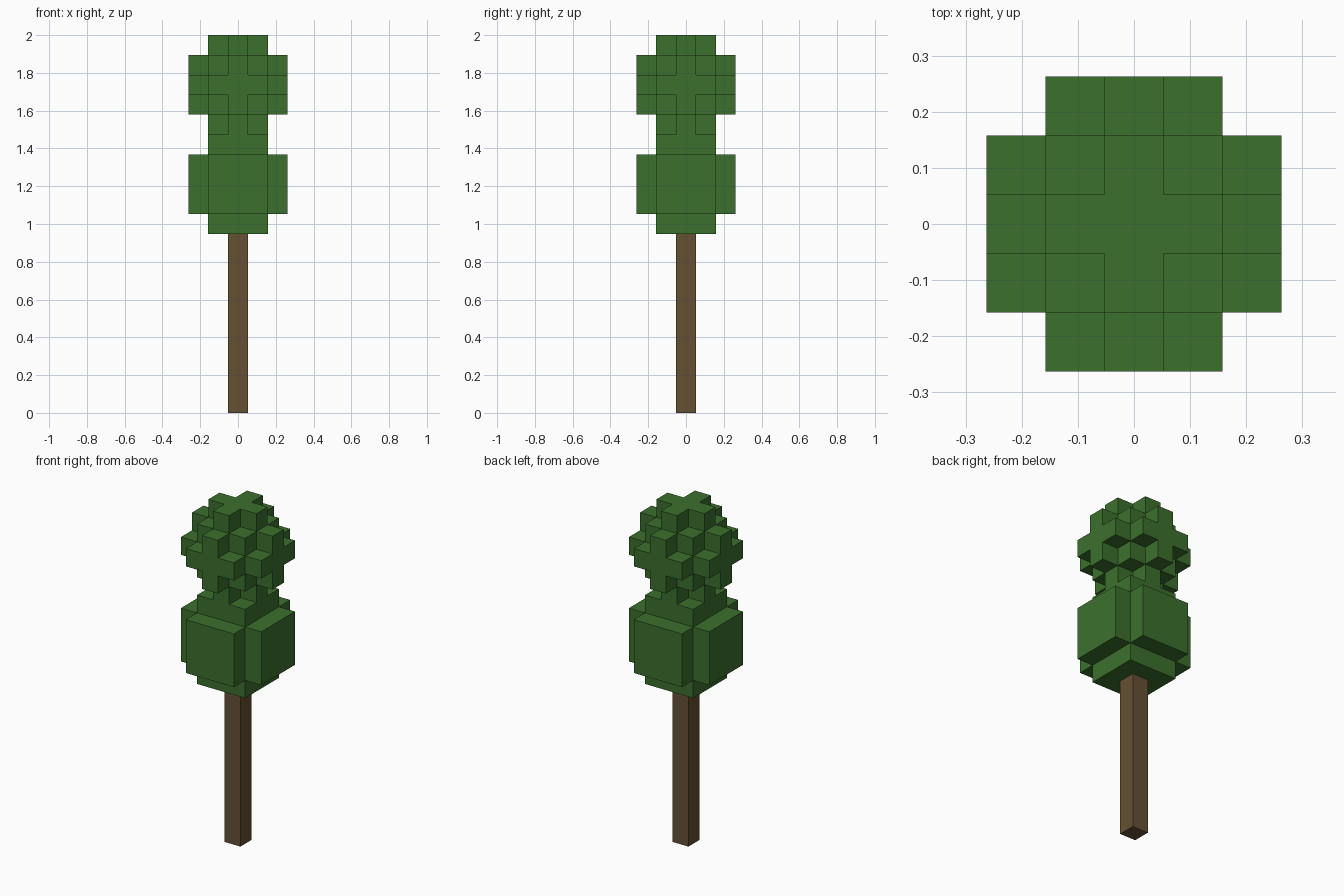
import bpy, bmesh
from itertools import product
from mathutils import Vector

default = bpy.data.objects.get("Cube")
if default:
    bpy.data.objects.remove(default, do_unlink=True)

U = 2 / 19  # block size: the tree is 19 blocks tall


def material(name, rgb):
    mat = bpy.data.materials.new(name)
    mat.use_nodes = True
    mat.diffuse_color = (*rgb, 1)
    mat.node_tree.nodes["Principled BSDF"].inputs["Base Color"].default_value = (*rgb, 1)
    return mat


def ball(layer, limit):
    """Blocks within a squared radius of the block at the given layer."""
    span = range(-2, 3)
    return {(x, y, z + layer) for x, y, z in product(span, repeat=3)
            if x * x + y * y + z * z <= limit}


def build_blocks(name, cells, mat):
    """Skin a set of blocks with their exposed faces, merged where flat."""
    bm = bmesh.new()
    for cell in cells:
        centre = Vector(cell) + Vector((0, 0, 0.5))
        for axis, sign in product(range(3), (-1, 1)):
            normal, side = Vector(), Vector()
            normal[axis] = sign
            if tuple(int(a + b) for a, b in zip(cell, normal)) in cells:
                continue
            side[(axis + 1) % 3] = 1
            up = normal.cross(side)
            corners = [(1, 1), (-1, 1), (-1, -1), (1, -1)]
            bm.faces.new([bm.verts.new((centre + (normal + side * a + up * b) / 2) * U)
                          for a, b in corners])
    bmesh.ops.remove_doubles(bm, verts=bm.verts, dist=U / 100)
    bmesh.ops.dissolve_limit(bm, angle_limit=0.01, verts=bm.verts, edges=bm.edges)
    mesh = bpy.data.meshes.new(name)
    bm.to_mesh(mesh)
    bm.free()
    mesh.materials.append(mat)
    obj = bpy.data.objects.new(name, mesh)
    bpy.context.collection.objects.link(obj)
    return obj


bark = material("bark brown", (0.130, 0.082, 0.033))
leaf = material("leaf green", (0.044, 0.163, 0.026))

# Trunk: a single column of blocks
build_blocks("trunk", {(0, 0, z) for z in range(9)}, bark)

# Foliage: a fuller lower ball with a knobbly ball on top
build_blocks("foliage", ball(11, 6) | ball(16, 5), leaf)
